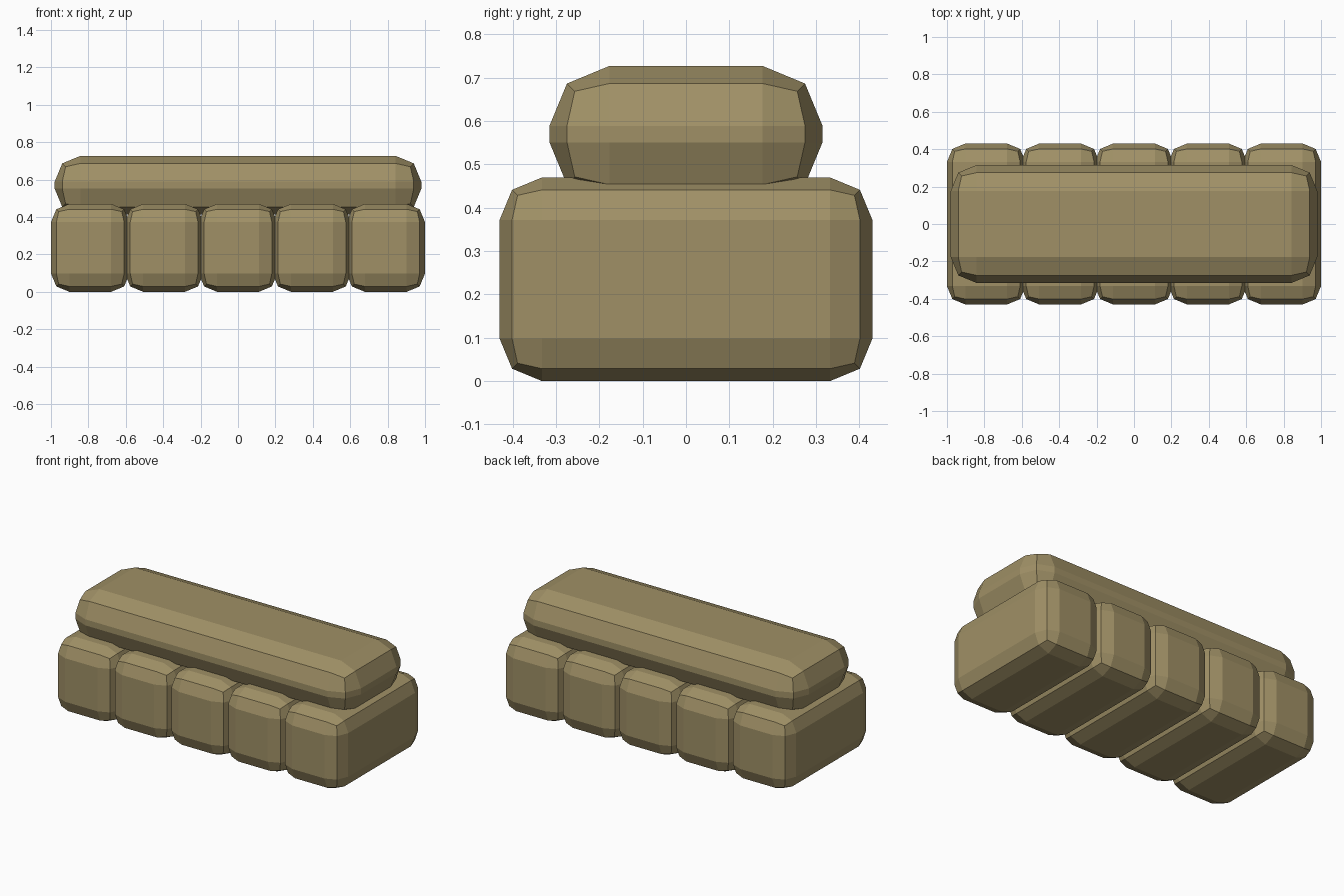
import bpy

if "Cube" in bpy.data.objects:
    bpy.data.objects.remove(bpy.data.objects["Cube"])

# Khaki canvas, the only colour
canvas = bpy.data.materials.new("khaki_canvas")
canvas.diffuse_color = (0.35, 0.28, 0.133, 1)
canvas.use_nodes = True
canvas.node_tree.nodes["Principled BSDF"].inputs["Base Color"].default_value = canvas.diffuse_color


def sandbag(name, size, centre, bevel):
    """Box with a chunky two-segment rounded bevel, flat shaded."""
    bpy.ops.mesh.primitive_cube_add(size=1, location=centre)
    bag = bpy.context.object
    bag.name = name
    bag.scale = size
    bpy.ops.object.transform_apply(location=False, rotation=False, scale=True)
    mod = bag.modifiers.new("rounding", 'BEVEL')
    mod.width = bevel
    mod.segments = 2
    mod.limit_method = 'NONE'
    bag.data.materials.append(canvas)
    return bag


# Row of five lower bags, slightly overlapping
SPACING, WIDTH = 0.395, 0.42
for i in range(5):
    sandbag(f"lower_bag_{i + 1}", (WIDTH, 0.86, 0.47),
            ((i - 2) * SPACING, 0, 0.235), 0.098)

# Long bag lying across the top, sunk a little into the row
sandbag("upper_bag", (1.96, 0.63, 0.314), (0, 0, 0.57), 0.138)
